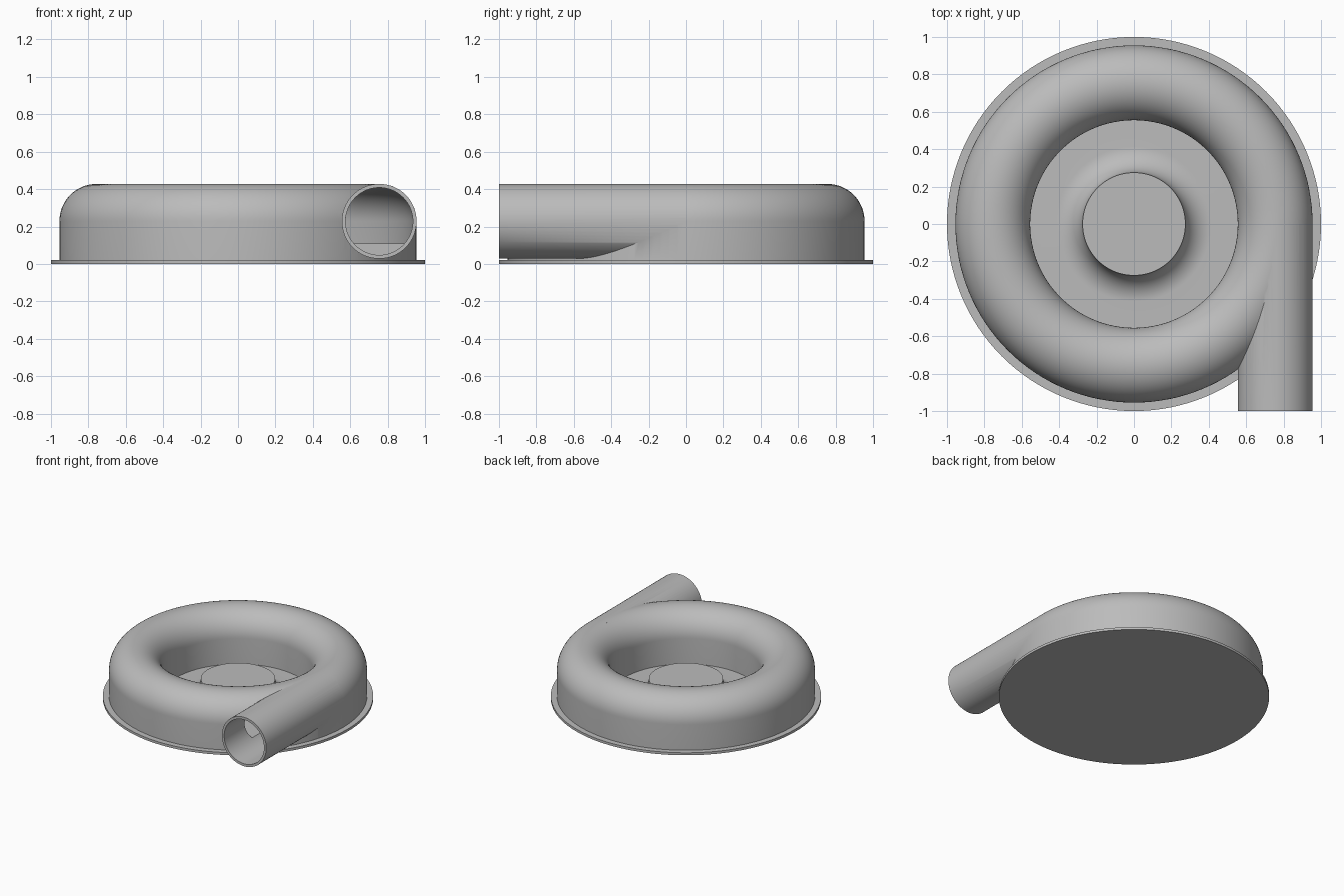
import bpy
import math

old = bpy.data.objects.get("Cube")
if old:
    bpy.data.objects.remove(old, do_unlink=True)

grey = bpy.data.materials.new("cast_grey")
grey.use_nodes = True
GREY = (0.5, 0.5, 0.5, 1)
grey.diffuse_color = GREY
grey.node_tree.nodes["Principled BSDF"].inputs["Base Color"].default_value = GREY

RING, MID, TUBE, WALL = 0.755, 0.228, 0.2, 0.02
FLOOR = 0.02
STEPS = 128


def arc(cx, cz, r, start, end, n=24):
    """Points of an arc in the (radius, height) plane, angles in degrees."""
    angles = [math.radians(start + (end - start) * i / n) for i in range(n + 1)]
    return [(cx + r * math.cos(a), cz + r * math.sin(a)) for a in angles]


def lathe(name, profile, closed=False):
    """Spin a profile about z; open profiles start and end on the axis."""
    verts, rings = [], []
    for r, z in profile:
        if r < 1e-6:
            rings.append([len(verts)] * STEPS)
            verts.append((0, 0, z))
        else:
            rings.append(list(range(len(verts), len(verts) + STEPS)))
            verts += [(r * math.cos(math.tau * k / STEPS),
                       r * math.sin(math.tau * k / STEPS), z) for k in range(STEPS)]
    pairs = list(zip(rings, rings[1:]))
    if closed:
        pairs.append((rings[-1], rings[0]))
    faces = []
    for a, b in pairs:
        for k in range(STEPS):
            j = (k + 1) % STEPS
            face = list(dict.fromkeys((a[k], a[j], b[j], b[k])))
            faces.append(face)
    mesh = bpy.data.meshes.new(name)
    mesh.from_pydata(verts, [], faces)
    obj = bpy.data.objects.new(name, mesh)
    bpy.context.collection.objects.link(obj)
    mesh.materials.append(grey)
    return obj


def pipe(name, radius, y0, y1):
    """Straight cylinder along y, tangent to the ring."""
    bpy.ops.mesh.primitive_cylinder_add(
        vertices=64, radius=radius, depth=y1 - y0,
        location=(RING, (y0 + y1) / 2, MID), rotation=(math.pi / 2, 0, 0))
    obj = bpy.context.object
    obj.name = name
    obj.data.materials.append(grey)
    return obj


def combine(target, tool, operation):
    mod = target.modifiers.new(operation.title(), "BOOLEAN")
    mod.operation, mod.object, mod.solver = operation, tool, "EXACT"
    bpy.ops.object.select_all(action="DESELECT")
    bpy.context.view_layer.objects.active = target
    target.select_set(True)
    bpy.ops.object.modifier_apply(modifier=mod.name)
    bpy.data.objects.remove(tool, do_unlink=True)


def smooth(obj):
    bpy.ops.object.select_all(action="DESELECT")
    bpy.context.view_layer.objects.active = obj
    obj.select_set(True)
    bpy.ops.object.shade_smooth_by_angle(angle=math.radians(35))


# Casing: flange, straight outer wall, domed ring, inner wall, flared hub
casing = lathe("casing", [
    (0, 0), (1, 0), (1, FLOOR), (RING + TUBE, FLOOR),
    *arc(RING, MID, TUBE, 0, 180, 36),
    (RING - TUBE, FLOOR),
    *arc(0.415, FLOOR + 0.14, 0.14, 270, 180, 16),
    (0, FLOOR + 0.14)])

# Outlet pipe joined tangentially to the ring
combine(casing, pipe("outlet_pipe", TUBE, -1, 0), "UNION")

# Hollow of the ring and bore of the pipe
hollow = lathe("ring_hollow", [
    (RING + TUBE - WALL, 0.11),
    *arc(RING, MID, TUBE - WALL, 0, 180, 36),
    (RING - TUBE + WALL, 0.11)], closed=True)
combine(casing, hollow, "DIFFERENCE")
combine(casing, pipe("pipe_bore", TUBE - WALL, -1.1, 0), "DIFFERENCE")
smooth(casing)
